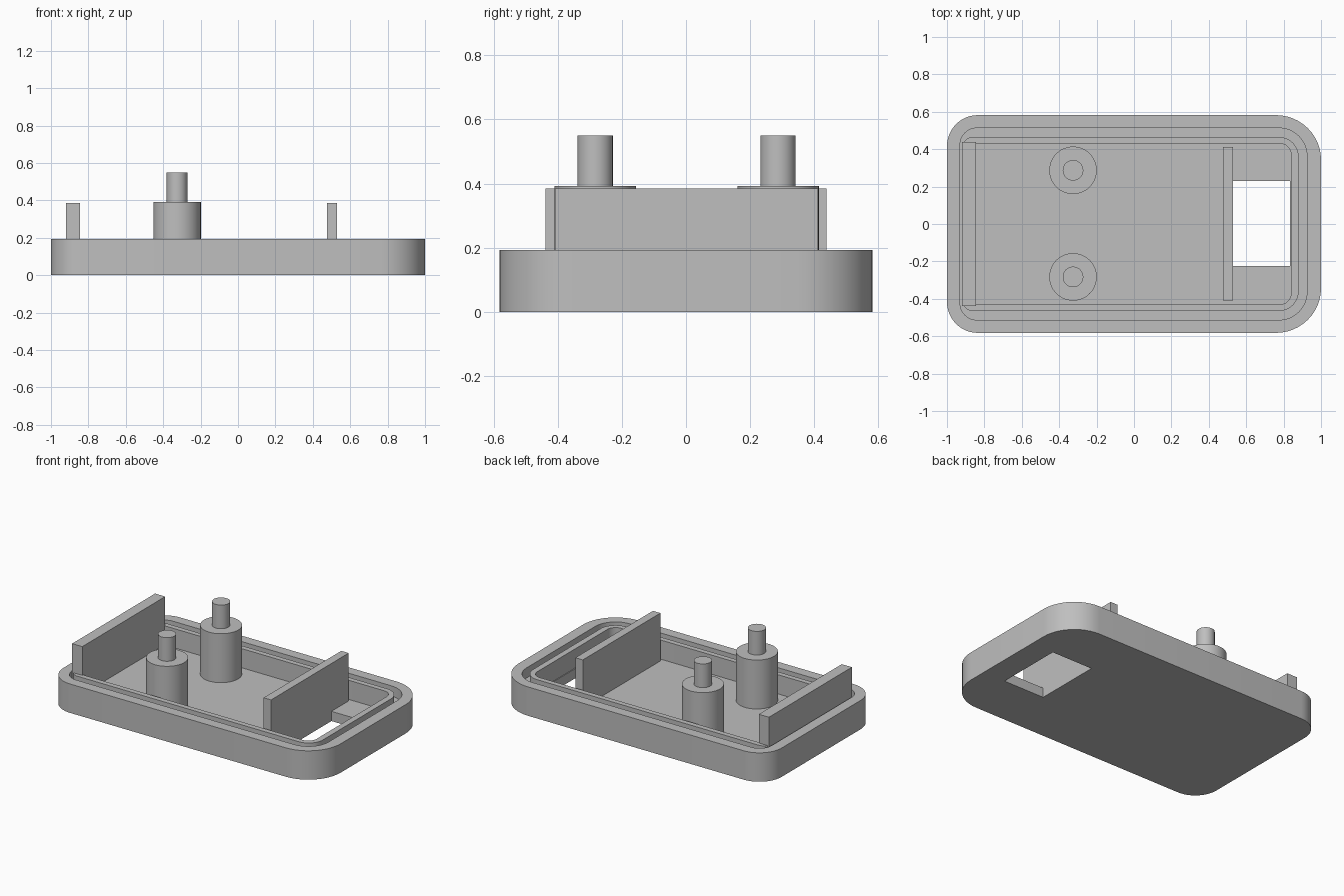
import bpy
import bmesh
from math import sin, cos, pi

if "Cube" in bpy.data.objects:
    bpy.data.objects.remove(bpy.data.objects["Cube"])

RIM, FLOOR, GROOVE = 0.193, 0.065, 0.125
PLATE_TOP, POST_TOP, PEG_TOP = 0.385, 0.392, 0.55

grey = bpy.data.materials.new("plain grey")
grey.use_nodes = True
colour = (0.52, 0.52, 0.52, 1)
grey.diffuse_color = colour
grey.node_tree.nodes["Principled BSDF"].inputs["Base Color"].default_value = colour


def finish(bm, name):
    bmesh.ops.recalc_face_normals(bm, faces=bm.faces)
    mesh = bpy.data.meshes.new(name)
    bm.to_mesh(mesh)
    bm.free()
    obj = bpy.data.objects.new(name, mesh)
    bpy.context.collection.objects.link(obj)
    mesh.materials.append(grey)
    return obj


def smooth(obj):
    bpy.ops.object.select_all(action='DESELECT')
    obj.select_set(True)
    bpy.context.view_layer.objects.active = obj
    bpy.ops.object.shade_smooth_by_angle(angle=pi / 6)


def box(name, x0, x1, y0, y1, z0, z1):
    bm = bmesh.new()
    bmesh.ops.create_cube(bm, size=1)
    for v in bm.verts:
        v.co.x = x1 if v.co.x > 0 else x0
        v.co.y = y1 if v.co.y > 0 else y0
        v.co.z = z1 if v.co.z > 0 else z0
    return finish(bm, name)


def outline(x0, x1, half, r_left, r_right, steps=12):
    """Rectangle with its own corner radius at each end."""
    pts = []
    corners = ((x1, 1, r_right), (x0, 1, r_left), (x0, -1, r_left), (x1, -1, r_right))
    for k, (x, side, r) in enumerate(corners):
        cx = x - r if x == x1 else x + r
        cy = side * (half - r)
        for i in range(steps + 1):
            a = (k + i / steps) * pi / 2
            pts.append((cx + r * cos(a), cy + r * sin(a)))
    return pts


# Tray: nested outlines joined from the underside, over the rim and groove, to the floor
outer = outline(-1, 1, 0.582, 0.165, 0.24)
groove_out = outline(-0.93, 0.925, 0.513, 0.09, 0.15)
lip_out = outline(-0.92, 0.88, 0.465, 0.06, 0.105)
lip_in = outline(-0.88, 0.84, 0.43, 0.04, 0.06)
levels = [(outer, 0), (outer, RIM), (groove_out, RIM), (groove_out, GROOVE),
          (lip_out, GROOVE), (lip_out, RIM), (lip_in, RIM), (lip_in, FLOOR)]
bm = bmesh.new()
rings = [[bm.verts.new((x, y, z)) for x, y in pts] for pts, z in levels]
for a, b in zip(rings, rings[1:]):
    for i in range(len(a)):
        j = (i + 1) % len(a)
        bm.faces.new((a[i], a[j], b[j], b[i]))
bm.faces.new(rings[0])
bm.faces.new(rings[-1])
tray = finish(bm, "tray")

# Window cut through the floor
cutter = box("window_cutter", 0.53, 0.835, -0.225, 0.23, -0.1, FLOOR + 0.03)
cutter.hide_render = True
cut = tray.modifiers.new("window", 'BOOLEAN')
cut.operation = 'DIFFERENCE'
cut.solver = 'EXACT'
cut.object = cutter
bpy.context.view_layer.objects.active = tray
bpy.ops.object.modifier_apply(modifier=cut.name)
bpy.data.objects.remove(cutter)
smooth(tray)

# Upright plates across the tray
box("end_plate", -0.92, -0.845, -0.438, 0.438, FLOOR, PLATE_TOP)
box("divider_plate", 0.475, 0.53, -0.408, 0.412, FLOOR, PLATE_TOP)

# Stepped posts with pegs: a profile turned around the post axis
profile = [(0, FLOOR), (0.127, FLOOR), (0.127, POST_TOP),
           (0.055, POST_TOP), (0.055, PEG_TOP), (0, PEG_TOP)]
for name, y in (("right_post", -0.283), ("left_post", 0.287)):
    bm = bmesh.new()
    verts = [bm.verts.new((r, 0, z)) for r, z in profile]
    edges = [bm.edges.new(pair) for pair in zip(verts, verts[1:])]
    bmesh.ops.spin(bm, geom=verts + edges, cent=(0, 0, 0), axis=(0, 0, 1),
                   angle=2 * pi, steps=48, use_merge=True)
    bmesh.ops.remove_doubles(bm, verts=bm.verts, dist=0.0005)
    bmesh.ops.translate(bm, verts=bm.verts, vec=(-0.326, y, 0))
    smooth(finish(bm, name))
